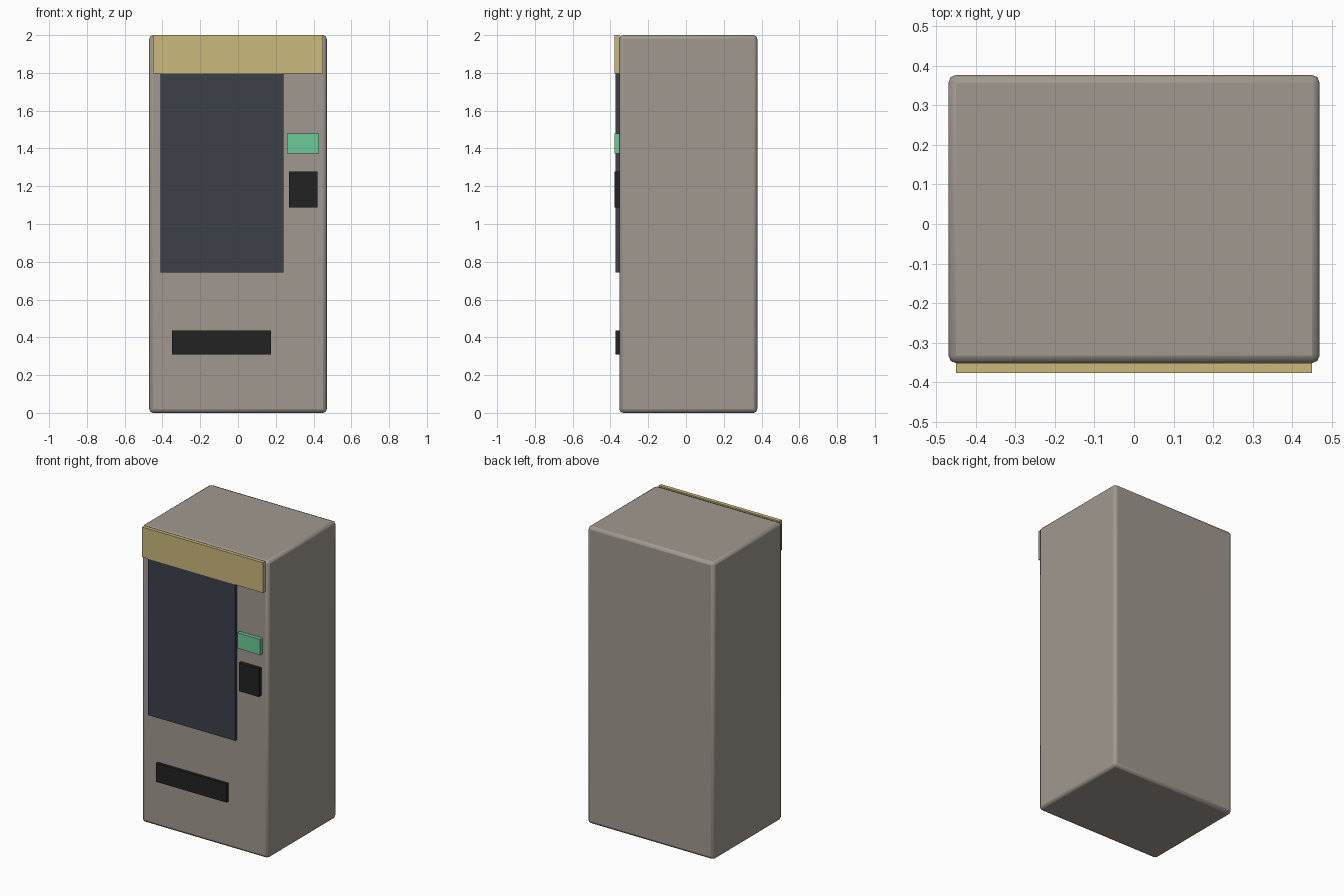
import bpy

if "Cube" in bpy.data.objects:
    bpy.data.objects.remove(bpy.data.objects["Cube"])


def material(name, rgb):
    # sRGB 0-255 to linear
    lin = []
    for c in rgb:
        c /= 255
        lin.append(c / 12.92 if c <= 0.04045 else ((c + 0.055) / 1.055) ** 2.4)
    m = bpy.data.materials.new(name)
    m.diffuse_color = (*lin, 1)
    m.use_nodes = True
    m.node_tree.nodes["Principled BSDF"].inputs["Base Color"].default_value = m.diffuse_color
    return m


def box(name, x, y, z, mat):
    """Box from (min, max) ranges on each axis."""
    bpy.ops.mesh.primitive_cube_add(size=1, location=[sum(r) / 2 for r in (x, y, z)])
    o = bpy.context.object
    o.name = name
    o.scale = [r[1] - r[0] for r in (x, y, z)]
    bpy.ops.object.transform_apply(location=False, rotation=False, scale=True)
    o.data.materials.append(mat)
    return o


beige = material("warm_grey", (161, 153, 143))
yellow = material("sign_yellow", (202, 185, 124))
glass = material("dark_glass", (60, 64, 73))
green = material("display_green", (106, 203, 153))
black = material("black", (34, 34, 34))

FRONT = -0.3525   # cabinet front plane
THIN = -0.3725    # front of the thin panels
THICK = -0.3775   # front of the thicker panels

# Cabinet with softened edges
cabinet = box("cabinet", (-0.47, 0.47), (FRONT, 0.3775), (0, 2), beige)
bevel = cabinet.modifiers.new("edge_bevel", 'BEVEL')
bevel.width = 0.02
bevel.segments = 2
bpy.context.view_layer.objects.active = cabinet
bpy.ops.object.shade_smooth_by_angle(angle=0.52)

# Front panels
box("header_sign", (-0.45, 0.45), (THICK, FRONT), (1.797, 2.0), yellow)
box("display_window", (-0.41, 0.24), (THIN, FRONT), (0.743, 1.797), glass)
box("price_display", (0.26, 0.43), (THICK, FRONT), (1.373, 1.478), green)
box("keypad", (0.27, 0.42), (THICK, FRONT), (1.088, 1.278), black)
box("pickup_slot", (-0.35, 0.175), (THIN, FRONT), (0.31, 0.435), black)
